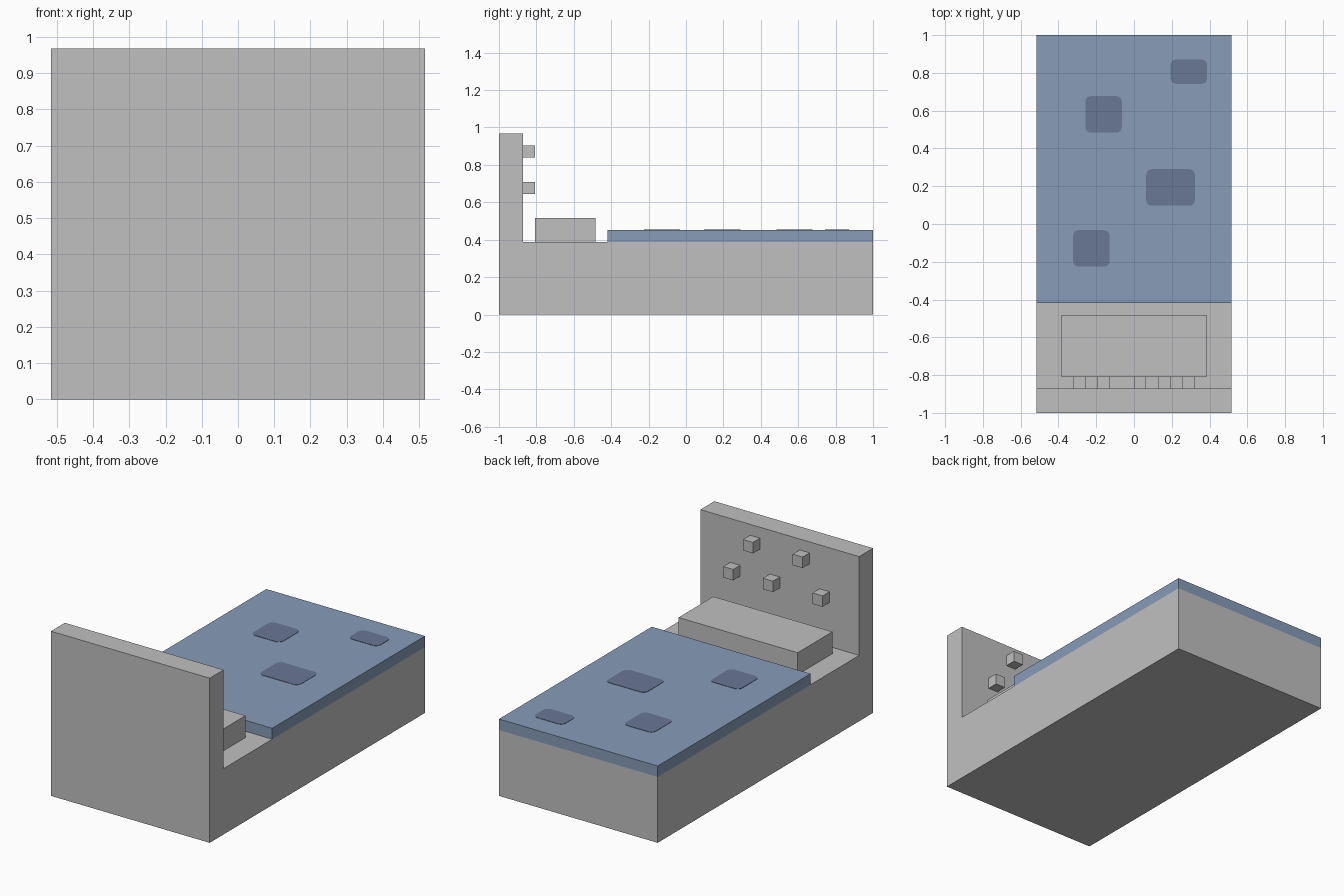
import bpy, bmesh, math

if "Cube" in bpy.data.objects:
    bpy.data.objects.remove(bpy.data.objects["Cube"])

U = 2 / 31  # one grid step: the bed is 31 steps long, 16 wide, 15 high


def material(name, rgb):
    m = bpy.data.materials.new(name)
    lin = [(c / 255 / 12.92) if c < 11 else ((c / 255 + 0.055) / 1.055) ** 2.4 for c in rgb]
    m.diffuse_color = (*lin, 1)
    m.use_nodes = True
    m.node_tree.nodes["Principled BSDF"].inputs["Base Color"].default_value = m.diffuse_color
    return m


GREY = material("grey", (192, 192, 192))
BLUE = material("blanket_blue", (135, 156, 184))
DARK = material("dark_patch_blue", (105, 120, 148))


def prism(name, points, offset, mat):
    """Extrude a closed outline (list of 3D points) along an offset."""
    bm = bmesh.new()
    face = bm.faces.new([bm.verts.new(p) for p in points])
    res = bmesh.ops.extrude_face_region(bm, geom=[face], use_keep_orig=True)
    verts = [g for g in res["geom"] if isinstance(g, bmesh.types.BMVert)]
    bmesh.ops.translate(bm, verts=verts, vec=offset)
    bmesh.ops.recalc_face_normals(bm, faces=bm.faces[:])
    mesh = bpy.data.meshes.new(name)
    bm.to_mesh(mesh)
    bm.free()
    mesh.materials.append(mat)
    ob = bpy.data.objects.new(name, mesh)
    bpy.context.collection.objects.link(ob)
    return ob


def box(name, x, y, z, mat):
    """Box from ranges in grid steps; y is counted from the headboard end."""
    (x0, x1), (y0, y1), (z0, z1) = [(a * U, b * U) for a, b in (x, y, z)]
    y0, y1 = y0 - 1, y1 - 1
    pts = [(x0, y0, z0), (x1, y0, z0), (x1, y1, z0), (x0, y1, z0)]
    return prism(name, pts, (0, 0, z1 - z0), mat)


# Bed frame and headboard as one L-shaped profile across the width
profile = [(0, 0), (31, 0), (31, 6), (2, 6), (2, 15), (0, 15)]
prism("bed_frame", [(-8 * U, y * U - 1, z * U) for y, z in profile], (16 * U, 0, 0), GREY)

# Blanket and pillow
box("blanket", (-8, 8), (9, 31), (6, 7), BLUE)
box("pillow", (-6, 6), (3, 8), (6, 8), GREY)

# Studs on the headboard: (x, z)
for i, (x, z) in enumerate([(-5, 10), (-3, 13), (0, 10), (2, 13), (4, 10)]):
    box(f"headboard_stud_{i + 1}", (x, x + 1), (2, 3), (z, z + 1), GREY)

# Rounded dark patches on the blanket: (x0, x1, y0, y1)
R = 0.03
for i, (x0, x1, y0, y1) in enumerate([(-5, -2, 12, 15), (1, 5, 17, 20),
                                      (-4, -1, 23, 26), (3, 6, 27, 29)]):
    corners = [(x1, y1, -1, -1), (x0, y1, 1, -1), (x0, y0, 1, 1), (x1, y0, -1, 1)]
    pts = []
    for k, (cx, cy, sx, sy) in enumerate(corners):
        for j in range(5):
            a = math.pi / 2 * (k + j / 4)
            pts.append((cx * U + sx * R + R * math.cos(a),
                        cy * U - 1 + sy * R + R * math.sin(a), 7 * U))
    prism(f"blanket_patch_{i + 1}", pts, (0, 0, 0.002), DARK)
